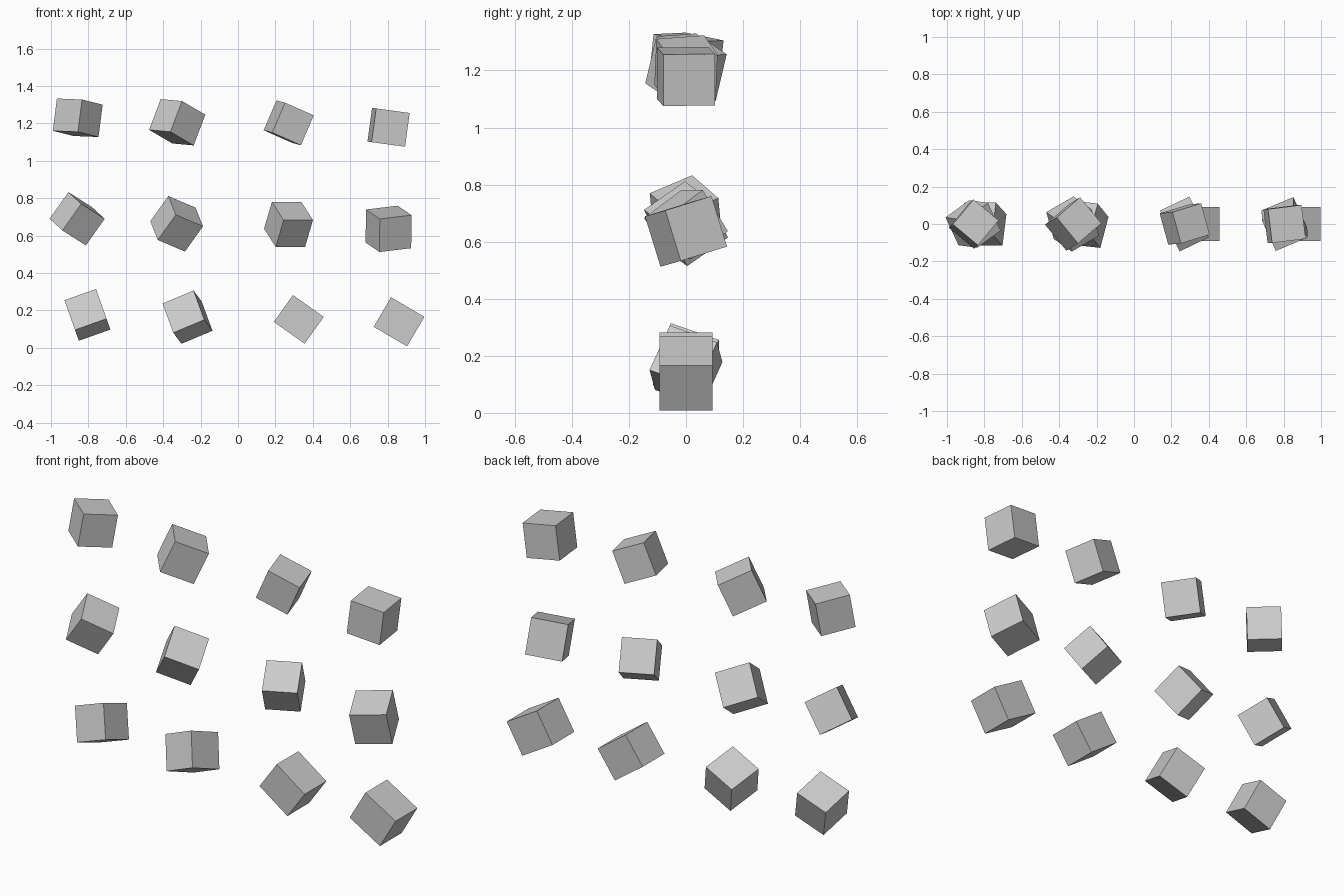
import bpy
from mathutils import Vector, Matrix

if "Cube" in bpy.data.objects:
    bpy.data.objects.remove(bpy.data.objects["Cube"])


def block(name, centre, u, v, dims):
    """Box whose first two local axes point along u and v."""
    x = Vector(u).normalized()
    v = Vector(v)
    y = (v - x * v.dot(x)).normalized()
    z = x.cross(y)
    rot = Matrix((x, y, z)).transposed().to_4x4()
    bpy.ops.mesh.primitive_cube_add(size=1)
    ob = bpy.context.object
    ob.name = name
    ob.data.transform(Matrix.Diagonal((*dims, 1)))
    ob.matrix_world = Matrix.Translation((centre[0], 0, centre[1])) @ rot


# tumbled cubes: (x, z), two edge directions, edge length
cubes = {
    # top row, left to right
    "top_cube_1": ((-.857, 1.23), (-24.5, 20.4, 1), (20, 24.3, -5), .175),
    "top_cube_2": ((-.325, 1.206), (-22, 26.8, 2), (24, 20.7, -14), .18),
    "top_cube_3": ((.271, 1.203), (12, 1.2, 28), (27, 8.3, -12), .174),
    "top_cube_4": ((.805, 1.179), (4.5, 0, 33), (33, 4.1, -4), .182),
    # middle row
    "middle_cube_1": ((-.86, .69), (-12, 26, 11), (22, 16, -14), .175),
    "middle_cube_2": ((-.328, .663), (-7, 25, 17.5), (29, 16.5, -12.5), .179),
    "middle_cube_3": ((.27, .66), (-11.5, 23.9, 18), (29, 13.9, 0), .174),
    "middle_cube_4": ((.805, .636), (-14, 30.5, 9.5), (33.5, 14, 4), .185),
    # bottom row, left half
    "bottom_cube_1": ((-.805, .176), (31, 0, 11), (-9, 11.5, 30), .179),
    "bottom_cube_2": ((-.27, .164), (-31, 3.5, -13), (-10, 13.2, 29.5), .181),
}
for name, (centre, u, v, s) in cubes.items():
    block(name, centre, u, v, (s, s, s))

# bottom row, right half: slightly longer blocks turned only about y
block("bottom_cube_3", (.325, .152), (31, 0, -22), (0, 1, 0), (.202, .184, .176))
block("bottom_cube_4", (.861, .139), (34, 0, -20), (0, 1, 0), (.207, .184, .183))
